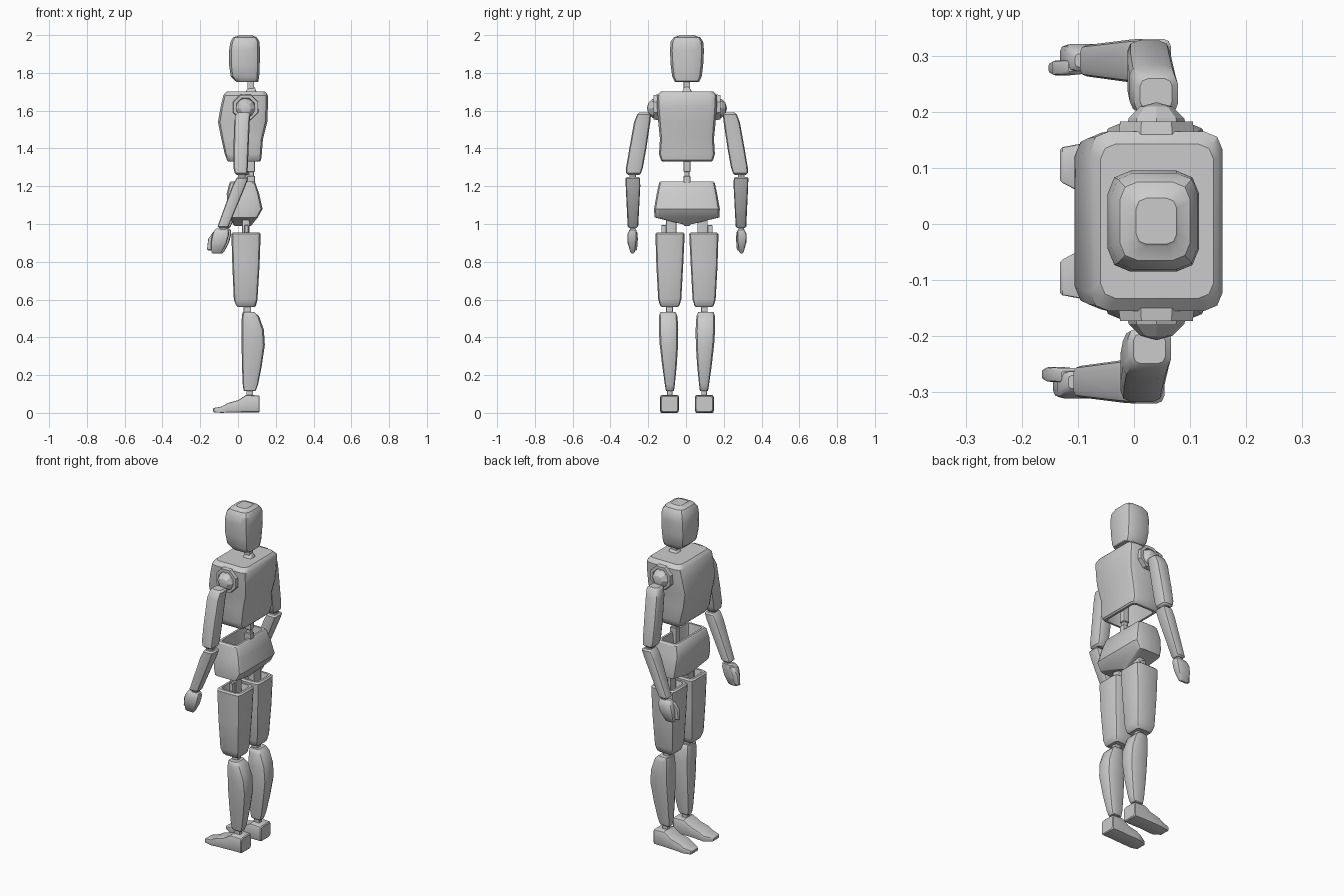
import bpy, bmesh, math

YC = 0.005  # body centre line


def finish(name, bm, angle=32):
    bmesh.ops.recalc_face_normals(bm, faces=bm.faces)
    me = bpy.data.meshes.new(name)
    bm.to_mesh(me)
    bm.free()
    ob = bpy.data.objects.new(name, me)
    bpy.context.collection.objects.link(ob)
    bpy.ops.object.select_all(action='DESELECT')
    bpy.context.view_layer.objects.active = ob
    ob.select_set(True)
    bpy.ops.object.shade_smooth_by_angle(angle=math.radians(angle))
    return ob


def ring(bm, sec, axis, r):
    """Rounded rectangle; sec = (t, a0, a1, b0, b1) on axis z (a=x, b=y) or x (a=y, b=z)."""
    t, a0, a1, b0, b1 = sec
    r = r * min(a1 - a0, b1 - b0)
    pts = []
    for i, (a, b) in enumerate([(a1 - r, b1 - r), (a0 + r, b1 - r), (a0 + r, b0 + r), (a1 - r, b0 + r)]):
        for k in range(3):
            w = math.radians(90 * i + 45 * k)
            pts.append((a + r * math.cos(w), b + r * math.sin(w)))
    return [bm.verts.new((a, b, t) if axis == 'z' else (t, a, b)) for a, b in pts]


def shrink(s, d, dt):
    return (s[0] + dt, s[1] + d, s[2] - d, s[3] + d, s[4] - d)


def loft(name, secs, axis='z', r=0.2, end=0.008, hollow=None, depth=0.1, side=1, dx=0):
    """Skin through sections, rounded ends; hollow 'first'/'last' sinks a recess into that end."""
    secs = list(secs)
    d = 1 if secs[1][0] > secs[0][0] else -1
    first, last = secs[0], secs[-1]
    secs[0] = shrink(first, 0, d * end)
    secs[-1] = shrink(last, 0, -d * end)
    secs = [shrink(first, end, 0)] + secs + [shrink(last, end, 0)]
    if hollow == 'first':
        secs = [shrink(secs[0], 0.022, d * depth), shrink(secs[0], 0.012, 0)] + secs
    if hollow == 'last':
        secs += [shrink(secs[-1], 0.012, 0), shrink(secs[-1], 0.022, -d * depth)]
    bm = bmesh.new()
    rings = [ring(bm, s, axis, r) for s in secs]
    n = len(rings[0])
    for p, q in zip(rings, rings[1:]):
        for i in range(n):
            bm.faces.new((p[i], p[(i + 1) % n], q[(i + 1) % n], q[i]))
    bm.faces.new(rings[0])
    bm.faces.new(rings[-1])
    for v in bm.verts:
        v.co.y = YC + side * v.co.y
        v.co.x += dx
    return finish(name, bm)


def block(name, x0, x1, y0, y1, z0, z1, **kw):
    return loft(name, [(z0, x0, x1, y0, y1), (z1, x0, x1, y0, y1)], r=0.15, end=0.003, **kw)


# head, neck and spine
loft("head", [(1.752, -0.012, 0.108, -0.066, 0.066), (1.78, -0.038, 0.112, -0.078, 0.078),
              (1.84, -0.047, 0.115, -0.086, 0.086), (1.92, -0.047, 0.116, -0.09, 0.09),
              (1.965, -0.04, 0.114, -0.086, 0.086), (1.988, -0.025, 0.1, -0.07, 0.07),
              (2.0, 0.0, 0.08, -0.045, 0.045)], r=0.25, end=0.004)
block("neck", 0.05, 0.085, -0.017, 0.017, 1.69, 1.77)
loft("neck_base", [(1.69, 0.035, 0.1, -0.03, 0.03), (1.725, 0.055, 0.09, -0.014, 0.014)], end=0.003)
block("lower_spine", 0.05, 0.09, -0.018, 0.018, 1.13, 1.255)
block("spine_joint", 0.056, 0.084, -0.013, 0.013, 1.25, 1.28)
block("upper_spine", 0.05, 0.09, -0.018, 0.018, 1.275, 1.46)

# torso, open below
loft("torso", [(1.33, -0.058, 0.122, -0.138, 0.138), (1.37, -0.07, 0.126, -0.148, 0.148),
               (1.45, -0.088, 0.132, -0.143, 0.143), (1.54, -0.106, 0.155, -0.152, 0.152),
               (1.62, -0.092, 0.158, -0.158, 0.158), (1.68, -0.078, 0.158, -0.16, 0.16),
               (1.702, -0.068, 0.15, -0.146, 0.146)], r=0.14, hollow='first', depth=0.13)

# pelvis, open above
loft("pelvis", [(0.99, -0.025, 0.075, -0.02, 0.02), (1.035, -0.045, 0.105, -0.172, 0.172),
                (1.08, -0.055, 0.13, -0.174, 0.174), (1.16, -0.06, 0.112, -0.16, 0.16),
                (1.226, -0.045, 0.092, -0.147, 0.147)], r=0.16, hollow='last', depth=0.09)

for side, tag in ((1, "left"), (-1, "right")):
    dx = side * 0.006
    kw = dict(side=side)
    ak = dict(side=side, dx=dx)

    # shoulder ball and its collar
    bm = bmesh.new()
    bmesh.ops.create_uvsphere(bm, u_segments=8, v_segments=6, radius=0.057)
    for v in bm.verts:
        x, y, z = v.co
        v.co = (x + 0.04, YC + side * (z + 0.155), y + 1.612)
    finish("shoulder_ball_" + tag, bm, 25)
    bm = bmesh.new()
    rows = []
    for y, rad in ((0.14, 0.075), (0.178, 0.07), (0.178, 0.052), (0.14, 0.05)):
        rows.append([bm.verts.new((0.04 + rad * math.cos(math.tau * (k + .5) / 8), YC + side * y,
                                   1.618 + rad * math.sin(math.tau * (k + .5) / 8))) for k in range(8)])
    for j in range(4):
        p, q = rows[j], rows[(j + 1) % 4]
        for k in range(8):
            bm.faces.new((p[k], p[(k + 1) % 8], q[(k + 1) % 8], q[k]))
    finish("shoulder_collar_" + tag, bm, 25)

    # arm
    loft("upper_arm_" + tag, [(1.59, -0.005, 0.072, 0.19, 0.264), (1.54, -0.014, 0.068, 0.194, 0.28),
                              (1.4, -0.018, 0.062, 0.215, 0.305), (1.3, -0.018, 0.058, 0.233, 0.322),
                              (1.26, -0.012, 0.055, 0.243, 0.322)], r=0.25, end=0.01, **ak)
    block("elbow_" + tag, 0.005, 0.045, 0.27, 0.305, 1.22, 1.29, **ak)
    loft("forearm_" + tag, [(1.25, -0.003, 0.06, 0.248, 0.325), (1.2, -0.025, 0.045, 0.247, 0.324),
                            (0.98, -0.102, -0.044, 0.258, 0.314)], r=0.22, **ak)
    block("wrist_" + tag, -0.09, -0.055, 0.272, 0.302, 0.955, 1.0, **ak)
    loft("hand_" + tag, [(0.975, -0.118, -0.044, 0.268, 0.305), (0.945, -0.13, -0.042, 0.266, 0.316),
                         (0.9, -0.138, -0.054, 0.268, 0.314), (0.845, -0.135, -0.08, 0.276, 0.3)],
         r=0.25, end=0.007, **ak)
    loft("thumb_" + tag, [(0.96, -0.128, -0.095, 0.262, 0.287), (0.92, -0.152, -0.115, 0.26, 0.286),
                          (0.86, -0.158, -0.128, 0.264, 0.282)], end=0.005, **ak)

    # leg, thigh open above
    block("hip_joint_" + tag, 0.022, 0.062, 0.055, 0.11, 0.88, 1.06, **kw)
    block("hip_bracket_" + tag, 0.035, 0.055, 0.11, 0.135, 0.88, 0.995, **kw)
    loft("thigh_" + tag, [(0.56, -0.01, 0.095, 0.04, 0.142), (0.6, -0.022, 0.103, 0.03, 0.152),
                          (0.78, -0.03, 0.114, 0.02, 0.162), (0.955, -0.035, 0.12, 0.012, 0.167)],
         r=0.16, hollow='last', depth=0.05, **kw)
    block("knee_" + tag, 0.03, 0.07, 0.075, 0.11, 0.5, 0.6, **kw)
    loft("shin_" + tag, [(0.115, 0.03, 0.095, 0.068, 0.112), (0.15, 0.025, 0.106, 0.064, 0.117),
                         (0.25, 0.021, 0.126, 0.054, 0.131), (0.36, 0.019, 0.142, 0.047, 0.144),
                         (0.44, 0.019, 0.137, 0.046, 0.149), (0.51, 0.02, 0.112, 0.05, 0.148),
                         (0.535, 0.024, 0.09, 0.058, 0.143)], r=0.28, end=0.004, **kw)
    block("ankle_" + tag, 0.045, 0.08, 0.077, 0.105, 0.08, 0.14, **kw)
    loft("foot_" + tag, [(0.115, 0.044, 0.14, 0.003, 0.092), (0.045, 0.042, 0.142, 0.003, 0.096),
                         (0.0, 0.046, 0.142, 0.003, 0.067), (-0.055, 0.044, 0.142, 0.002, 0.052),
                         (-0.085, 0.046, 0.14, 0.0, 0.034), (-0.132, 0.068, 0.132, 0.003, 0.026)],
         axis='x', r=0.14, end=0.005, **kw)
